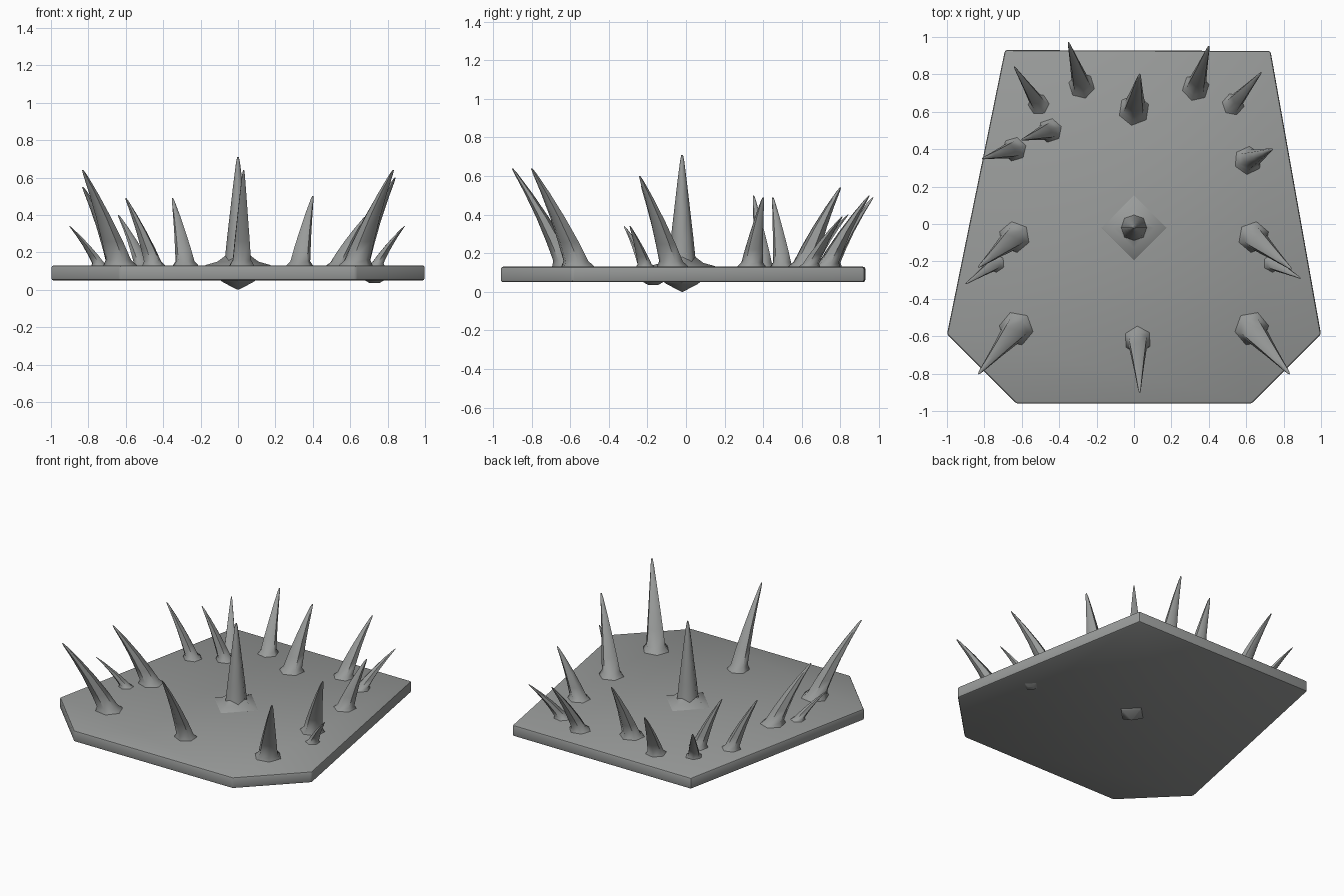
import bpy, bmesh, math
from mathutils import Vector

cube = bpy.data.objects.get("Cube")
if cube:
    bpy.data.objects.remove(cube, do_unlink=True)

stone = bpy.data.materials.new("grey_stone")
stone.use_nodes = True
GREY = (0.32, 0.33, 0.325, 1)
stone.diffuse_color = GREY
stone.node_tree.nodes["Principled BSDF"].inputs["Base Color"].default_value = GREY

TOP, BOTTOM = 0.13, 0.05


def finish(name, bm, angle=40):
    bmesh.ops.recalc_face_normals(bm, faces=bm.faces)
    mesh = bpy.data.meshes.new(name)
    bm.to_mesh(mesh)
    bm.free()
    obj = bpy.data.objects.new(name, mesh)
    bpy.context.collection.objects.link(obj)
    mesh.materials.append(stone)
    bpy.ops.object.select_all(action='DESELECT')
    bpy.context.view_layer.objects.active = obj
    obj.select_set(True)
    bpy.ops.object.shade_smooth_by_angle(angle=math.radians(angle))
    return obj


def loft(name, rings, angle=60):
    """Skin a list of equal point rings and cap both ends."""
    bm = bmesh.new()
    loops = [[bm.verts.new(p) for p in ring] for ring in rings]
    n = len(loops[0])
    for a, b in zip(loops, loops[1:]):
        for i in range(n):
            j = (i + 1) % n
            bm.faces.new((a[i], a[j], b[j], b[i]))
    bm.faces.new(loops[0][::-1])
    bm.faces.new(loops[-1])
    return finish(name, bm, angle)


def spike(name, base, tip, radius, bow=0.12, flare=1.35, sides=6):
    """Curved thorn: rises steeply, then leans outward to its tip."""
    base, tip = Vector((*base, TOP)), Vector(tip)
    lean = (tip - base).to_2d()
    turn = math.atan2(lean.y, lean.x) if lean.length > 0.01 else 0
    profile = [(-0.04, flare * 1.1), (0.0, flare), (0.06, 1.0), (0.25, 0.84),
               (0.5, 0.6), (0.75, 0.36), (0.95, 0.15), (1.0, 0.06)]
    rings = []
    for t, width in profile:
        c = base.lerp(tip, t)
        shift = lean * (bow * 4 * t * (1 - t))
        c.x -= shift.x
        c.y -= shift.y
        r = radius * width
        rings.append([(c.x + r * math.cos(turn + math.tau * i / sides),
                       c.y + r * math.sin(turn + math.tau * i / sides), c.z)
                      for i in range(sides)])
    return loft(name, rings)


# Base slab with softened edges
outline = [(-0.69, 0.93), (-1, -0.59), (-0.63, -0.96),
           (0.63, -0.96), (1, -0.59), (0.73, 0.925)]
bm = bmesh.new()
face = bm.faces.new([bm.verts.new((x, y, BOTTOM)) for x, y in outline])
solid = bmesh.ops.extrude_face_region(bm, geom=[face])
bmesh.ops.translate(bm, vec=(0, 0, TOP - BOTTOM),
                    verts=[v for v in solid["geom"] if isinstance(v, bmesh.types.BMVert)])
bmesh.ops.bevel(bm, geom=bm.edges[:], offset=0.012, segments=2,
                profile=0.5, affect='EDGES')
finish("base_slab", bm, 30)

# Thorns around the rim: base, tip, radius
thorns = {
    "front_thorn": ((0.02, -0.62), (0.03, -0.90, 0.64), 0.055),
    "front_left_thorn": ((0.63, -0.56), (0.83, -0.80, 0.64), 0.068),
    "front_right_thorn": ((-0.63, -0.56), (-0.83, -0.80, 0.64), 0.068),
    "left_thorn": ((0.64, -0.07), (0.84, -0.24, 0.60), 0.062),
    "right_thorn": ((-0.64, -0.07), (-0.83, -0.23, 0.55), 0.062),
    "small_left_thorn": ((0.74, -0.21), (0.89, -0.29, 0.34), 0.036),
    "small_right_thorn": ((-0.74, -0.21), (-0.90, -0.32, 0.34), 0.036),
    "left_rear_thorn": ((0.61, 0.34), (0.74, 0.40, 0.49), 0.056),
    "right_rear_thorn": ((-0.64, 0.40), (-0.81, 0.35, 0.50), 0.048),
    "inner_right_thorn": ((-0.45, 0.50), (-0.60, 0.45, 0.49), 0.048),
    "back_right_thorn": ((-0.51, 0.64), (-0.64, 0.84, 0.40), 0.042),
    "back_inner_right_thorn": ((-0.28, 0.74), (-0.35, 0.97, 0.49), 0.052),
    "back_thorn": ((0, 0.61), (0.03, 0.80, 0.54), 0.062),
    "back_inner_left_thorn": ((0.33, 0.73), (0.40, 0.95, 0.50), 0.054),
    "back_left_thorn": ((0.53, 0.64), (0.68, 0.81, 0.39), 0.044),
}
for name, (base, tip, radius) in thorns.items():
    spike(name, base, tip, radius, bow=0.06)

# Tall upright thorn in the centre
spike("centre_thorn", (0, -0.02), (0, -0.02, 0.71), 0.07, bow=0, flare=1.1, sides=8)


# Low four-sided mounds: a flared foot above, small points below
def mound(name, x, y, levels):
    rings = [[(x + r * math.cos(math.tau * i / 4), y + r * math.sin(math.tau * i / 4), z)
              for i in range(4)] for r, z in levels]
    loft(name, rings)


mound("centre_foot", 0, -0.02, [(0.18, TOP - 0.005), (0.17, TOP + 0.003),
                                (0.11, 0.15), (0.07, 0.18)])
mound("underside_point", 0, -0.02, [(0.1, BOTTOM + 0.005), (0.08, 0.04), (0.004, 0)])
mound("underside_nub", 0.73, -0.17, [(0.06, BOTTOM + 0.005), (0.025, 0.035)])
